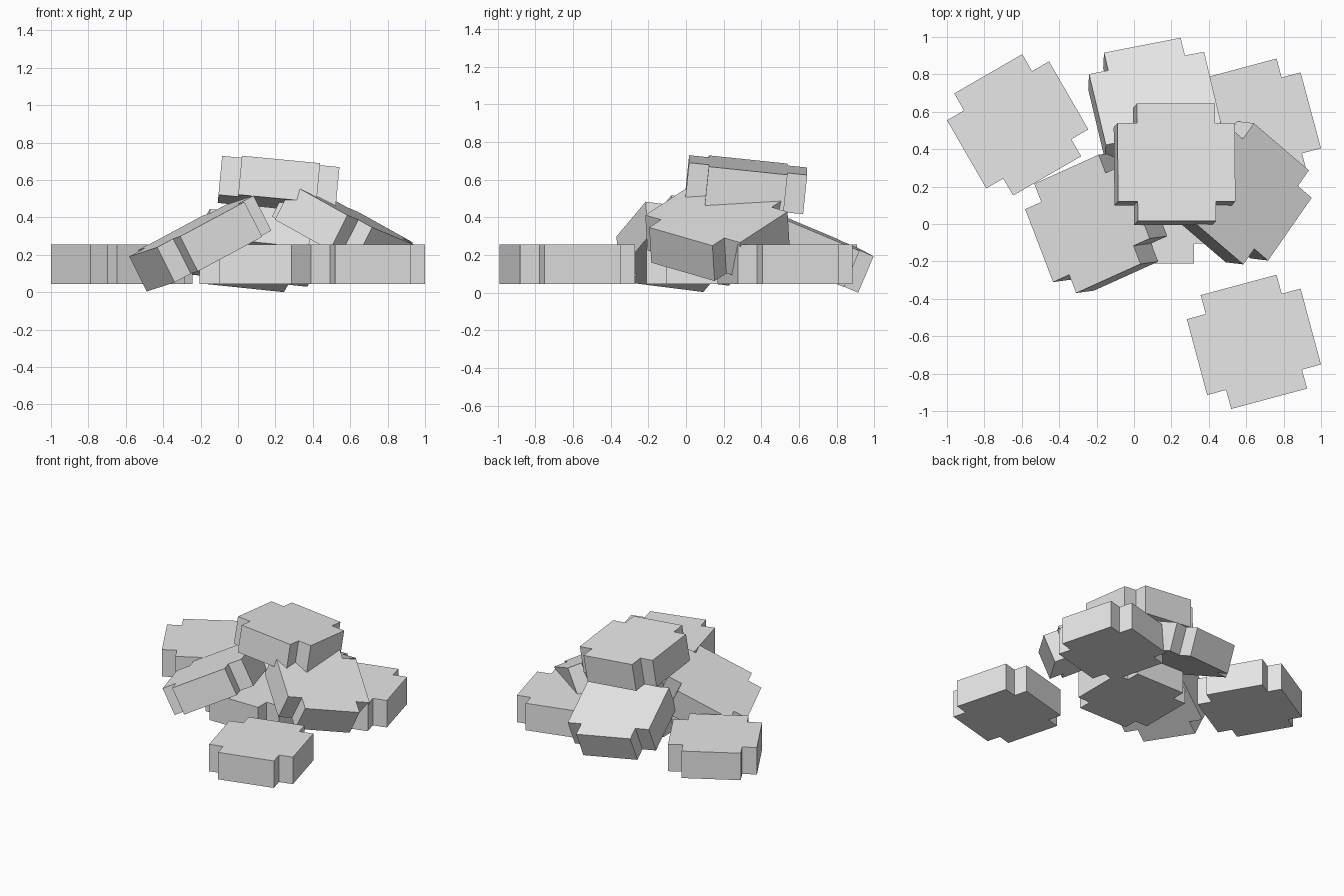
import bpy
import bmesh
from mathutils import Matrix, Vector

default_cube = bpy.data.objects.get("Cube")
if default_cube:
    bpy.data.objects.remove(default_cube, do_unlink=True)

# One stone grey for the whole heap
grey = bpy.data.materials.new("light_grey")
grey.use_nodes = True
colour = (0.8, 0.8, 0.8, 1)
grey.diffuse_color = colour
grey.node_tree.nodes["Principled BSDF"].inputs["Base Color"].default_value = colour

HALF, ARM, DEPTH = 0.315, 0.21, 0.105   # half width, half arm width, half thickness


def slab_mesh():
    """Square slab with a square notch cut from each corner."""
    corner = [(HALF, -ARM), (HALF, ARM), (ARM, ARM)]
    outline = []
    for turn in range(4):
        for x, y in corner:
            for _ in range(turn):
                x, y = -y, x
            outline.append((x, y, -DEPTH))
    bm = bmesh.new()
    base = bm.faces.new([bm.verts.new(p) for p in outline])
    top = bmesh.ops.extrude_face_region(bm, geom=[base])
    moved = [e for e in top["geom"] if isinstance(e, bmesh.types.BMVert)]
    bmesh.ops.translate(bm, verts=moved, vec=(0, 0, 2 * DEPTH))
    bmesh.ops.recalc_face_normals(bm, faces=bm.faces)
    mesh = bpy.data.meshes.new("notched_slab")
    bm.to_mesh(mesh)
    bm.free()
    mesh.materials.append(grey)
    return mesh


def place(name, centre, along, up=(0, 0, 1)):
    """Put a slab at centre, one side running along, its top facing up."""
    z = Vector(up).normalized()
    x = Vector(along)
    x = (x - z * x.dot(z)).normalized()
    y = z.cross(x)
    slab = bpy.data.objects.new(name, mesh)
    turn = Matrix((x, y, z)).transposed().to_4x4()
    slab.matrix_world = Matrix.Translation(centre) @ turn
    bpy.context.collection.objects.link(slab)


mesh = slab_mesh()

# Slabs lying flat on the ground
place("front_left_slab", (0.641, -0.63, 0.15), (0.966, 0.259, 0))
place("back_left_slab", (0.641, 0.526, 0.15), (0.966, 0.259, 0))
place("back_right_slab", (-0.622, 0.53, 0.15), (0.866, 0.5, 0))
place("middle_slab", (0.11, 0.105, 0.15), (1, 0, 0))

# Slabs leaning on the middle one
place("right_leaning_slab", (-0.202, 0.007, 0.26), (0.82, 0.37, 0.44), (-0.45, -0.06, 0.89))
place("left_leaning_slab", (0.566, 0.167, 0.327), (0.70, -0.60, -0.39), (0.45, -0.055, 0.893))
place("back_leaning_slab", (0.11, 0.631, 0.237), (0.975, 0.19, -0.1), (0.02, 0.39, 0.92))

# Slab resting on top
place("top_slab", (0.217, 0.319, 0.573), (1, 0, -0.095), (0.094, 0.104, 0.99))
